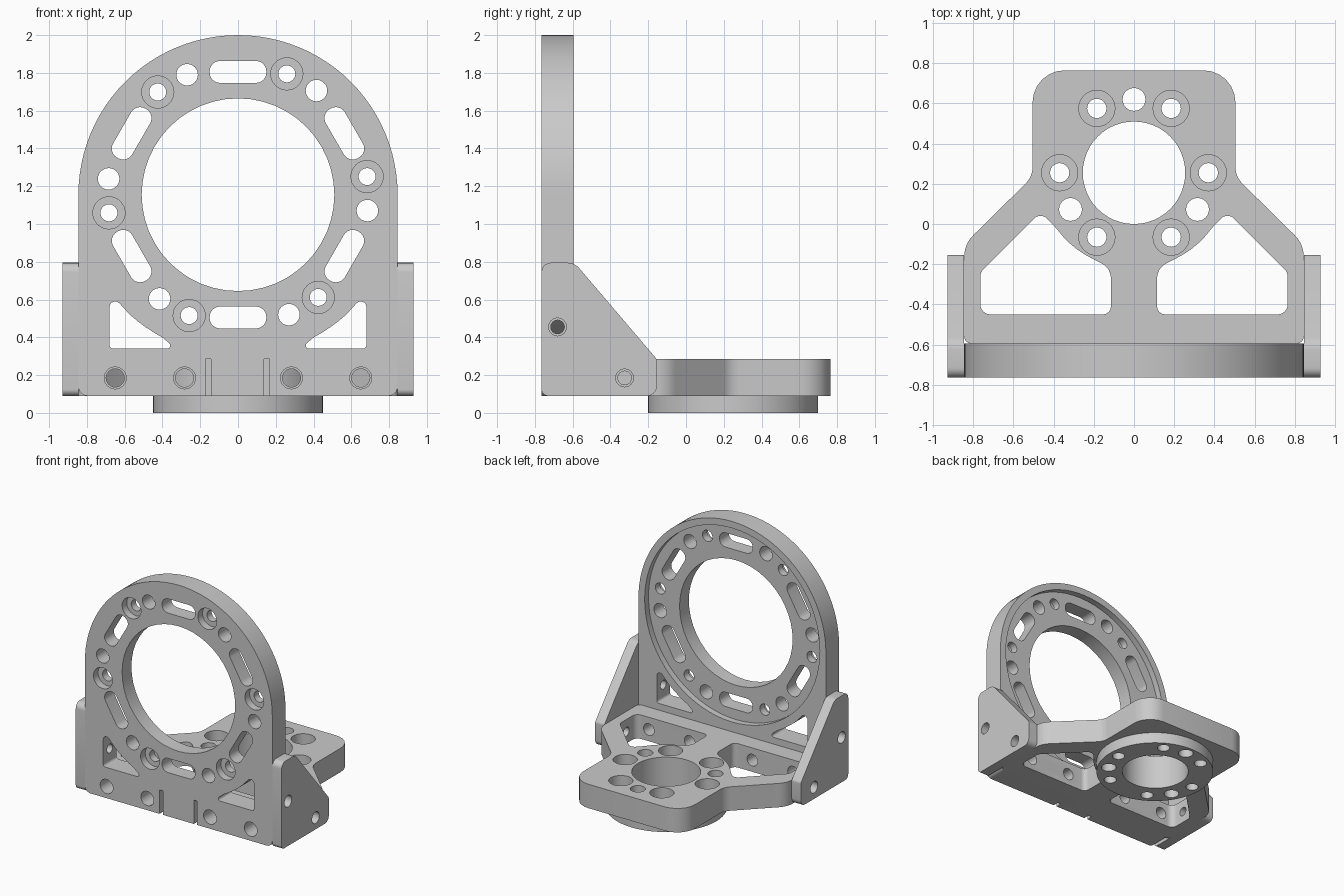
import bpy, bmesh
from math import sin, cos, tan, radians
from mathutils import Vector

if "Cube" in bpy.data.objects:
    bpy.data.objects.remove(bpy.data.objects["Cube"])

grey = bpy.data.materials.new("machined_grey")
grey.use_nodes = True
COLOUR = (0.59, 0.59, 0.59, 1)
grey.diffuse_color = COLOUR
grey.node_tree.nodes["Principled BSDF"].inputs["Base Color"].default_value = COLOUR


def arc(cx, cy, r, start, end, steps):
    """Points along an arc, angles in degrees."""
    angles = [radians(start + (end - start) * i / steps) for i in range(steps + 1)]
    return [(cx + r * cos(a), cy + r * sin(a)) for a in angles]


def circle(cx, cy, r, steps=40):
    return arc(cx, cy, r, 0, 360, steps)[:-1]


def rounded(points, steps=6):
    """Fillet every corner given as (x, y, radius)."""
    out = []
    for i, p in enumerate(points):
        here = Vector(p[:2])
        if len(p) < 3:
            out.append(tuple(here))
            continue
        to_prev = Vector(points[i - 1][:2]) - here
        to_next = Vector(points[(i + 1) % len(points)][:2]) - here
        half = to_prev.angle(to_next) / 2
        reach = min(p[2] / tan(half), 0.48 * to_prev.length, 0.48 * to_next.length)
        r = reach * tan(half)
        a, b = to_prev.normalized(), to_next.normalized()
        centre = here + (a + b).normalized() * (r / sin(half))
        s, e = here + a * reach - centre, here + b * reach - centre
        sweep = s.angle_signed(e)
        for k in range(steps + 1):
            t = -sweep * k / steps
            out.append((centre.x + s.x * cos(t) - s.y * sin(t),
                        centre.y + s.x * sin(t) + s.y * cos(t)))
    return out


def mirrored(half):
    """Close a right-hand outline with its mirror image."""
    return half + [(-p[0],) + tuple(p[1:]) for p in reversed(half)]


def flip(points):
    return [(-x, y) for x, y in points]


def prism(name, points, axis, lo, hi):
    """Extrude an outline along an axis between two depths."""
    place = {"x": lambda u, v, d: (d, u, v),
             "y": lambda u, v, d: (u, d, v),
             "z": lambda u, v, d: (u, v, d)}[axis]
    bm = bmesh.new()
    low = [bm.verts.new(place(u, v, lo)) for u, v in points]
    high = [bm.verts.new(place(u, v, hi)) for u, v in points]
    bm.faces.new(low)
    bm.faces.new(high)
    n = len(points)
    for i in range(n):
        j = (i + 1) % n
        bm.faces.new((low[i], low[j], high[j], high[i]))
    bmesh.ops.recalc_face_normals(bm, faces=bm.faces)
    mesh = bpy.data.meshes.new(name)
    bm.to_mesh(mesh)
    bm.free()
    mesh.materials.append(grey)
    obj = bpy.data.objects.new(name, mesh)
    bpy.context.collection.objects.link(obj)
    return obj


def cut(obj, points, axis, lo, hi):
    """Subtract a prism from a part."""
    tool = prism("cutter", points, axis, lo, hi)
    tool.hide_render = True
    mod = obj.modifiers.new("cut", "BOOLEAN")
    mod.operation, mod.solver, mod.object = "DIFFERENCE", "EXACT", tool
    graph = bpy.context.evaluated_depsgraph_get()
    mesh = bpy.data.meshes.new_from_object(obj.evaluated_get(graph))
    obj.modifiers.clear()
    obj.data = mesh
    bpy.data.objects.remove(tool)


def polar(cx, cy, r, degrees):
    return cx + r * cos(radians(degrees)), cy + r * sin(radians(degrees))


FRONT, BACK, BASE, TOP = -0.765, -0.595, 0.09, 0.285
RING = 1.155    # height of the big ring centre
HUB = 0.255     # depth of the hub centre

# Upright plate with a round head
plate = prism("front_plate", rounded(
    [(-0.845, BASE, 0.05), (0.845, BASE, 0.05)] + arc(0, RING, 0.845, 0, 180, 48)),
    "y", FRONT, BACK)
cut(plate, circle(0, RING, 0.79, 72), "y", BACK - 0.05, 0)
cut(plate, circle(0, RING, 0.51, 48), "y", -1, 0)

# Ring pattern: slots, plain holes and counterbored holes
for k in range(6):
    turn = 60 * k
    a = radians(turn + 30)
    out, along = Vector((cos(a), sin(a))), Vector((-sin(a), cos(a)))
    slot = []
    for u, v in rounded([(-0.058, -0.15, 0.055), (0.058, -0.15, 0.055),
                         (0.058, 0.15, 0.055), (-0.058, 0.15, 0.055)]):
        p = out * (0.65 + u) + along * v
        slot.append((p.x, p.y + RING))
    cut(plate, slot, "y", -1, 0)
    cut(plate, circle(*polar(0, RING, 0.69, turn + 53), 0.057, 24), "y", -1, 0)
    x, z = polar(0, RING, 0.69, turn + 8)
    cut(plate, circle(x, z, 0.045, 24), "y", -1, 0)
    cut(plate, circle(x, z, 0.085, 32), "y", -1, FRONT + 0.06)

# Corner windows and narrow relief slits in the upright plate
window = rounded([(0.68, 0.34, 0.02), (0.68, 0.637, 0.035)]
                 + arc(0, RING, 0.855, -48, -62, 4) + [(0.33, 0.34, 0.025)])
for pts in (window, flip(window)):
    cut(plate, pts, "y", -1, 0)
for x in (-0.157, 0.152):
    cut(plate, [(x - 0.015, 0), (x + 0.015, 0), (x + 0.015, TOP), (x - 0.015, TOP)],
        "y", -1, FRONT + 0.05)

# Horizontal base with a narrower head at the back
base = prism("base_plate", rounded(mirrored(
    [(0.845, BACK, 0.035), (0.845, -0.1, 0.15), (0.505, 0.235, 0.12),
     (0.505, 0.765, 0.16)])), "z", BASE, TOP)
opening = rounded([(0.765, -0.45, 0.05), (0.765, -0.24, 0.06), (0.465, 0.06, 0.045)]
                  + arc(0, HUB, 0.475, -36, -64, 5)
                  + [(0.115, -0.22, 0.13), (0.115, -0.45, 0.04)])
for pts in (opening, flip(opening)):
    cut(base, pts, "z", -1, 1)

# Round flange under the hub
flange = prism("hub_flange", circle(0, HUB - 0.005, 0.45, 64), "z", 0, BASE)
for part in (base, flange):
    cut(part, circle(0, HUB, 0.255, 48), "z", -1, 1)
    for k in range(6):
        cut(part, circle(*polar(0, HUB, 0.37, 60 * k), 0.048, 24), "z", -1, 1)
    for k in range(3):
        cut(part, circle(*polar(0, HUB, 0.365, 90 + 120 * k), 0.057, 24), "z", -1, 1)
for k in range(6):
    cut(base, circle(*polar(0, HUB, 0.37, 60 * k), 0.09, 32), "z", TOP - 0.1, 1)

# Bolt holes joining the upright plate and the base
for x in (-0.65, -0.283, 0.283, 0.65):
    cut(plate, circle(x, 0.185, 0.058, 24), "y", -1, 0)
    cut(base, circle(x, 0.185, 0.048, 24), "y", -1, -0.4)

# Side gussets and their bolt holes
gusset = rounded([(FRONT, BASE, 0.035), (-0.155, BASE, 0.05), (-0.155, TOP, 0.03),
                  (-0.59, 0.795, 0.08), (FRONT, 0.795, 0.05)])
parts = [plate, base, flange]
for side, name in ((1, "left_gusset"), (-1, "right_gusset")):
    lo, hi = sorted((side * 0.845, side * 0.928))
    panel = prism(name, gusset, "x", lo, hi)
    for y, z, target in ((-0.68, 0.455, plate), (-0.325, 0.185, base)):
        cut(panel, circle(y, z, 0.047, 24), "x", -2, 2)
        inner, outer = sorted((side * 0.64, side))
        cut(target, circle(y, z, 0.036, 24), "x", inner, outer)
    parts.append(panel)

# Smooth the curved walls and keep the edges crisp
bpy.ops.object.select_all(action="DESELECT")
for part in parts:
    part.select_set(True)
bpy.context.view_layer.objects.active = plate
bpy.ops.object.shade_smooth_by_angle(angle=radians(30))
